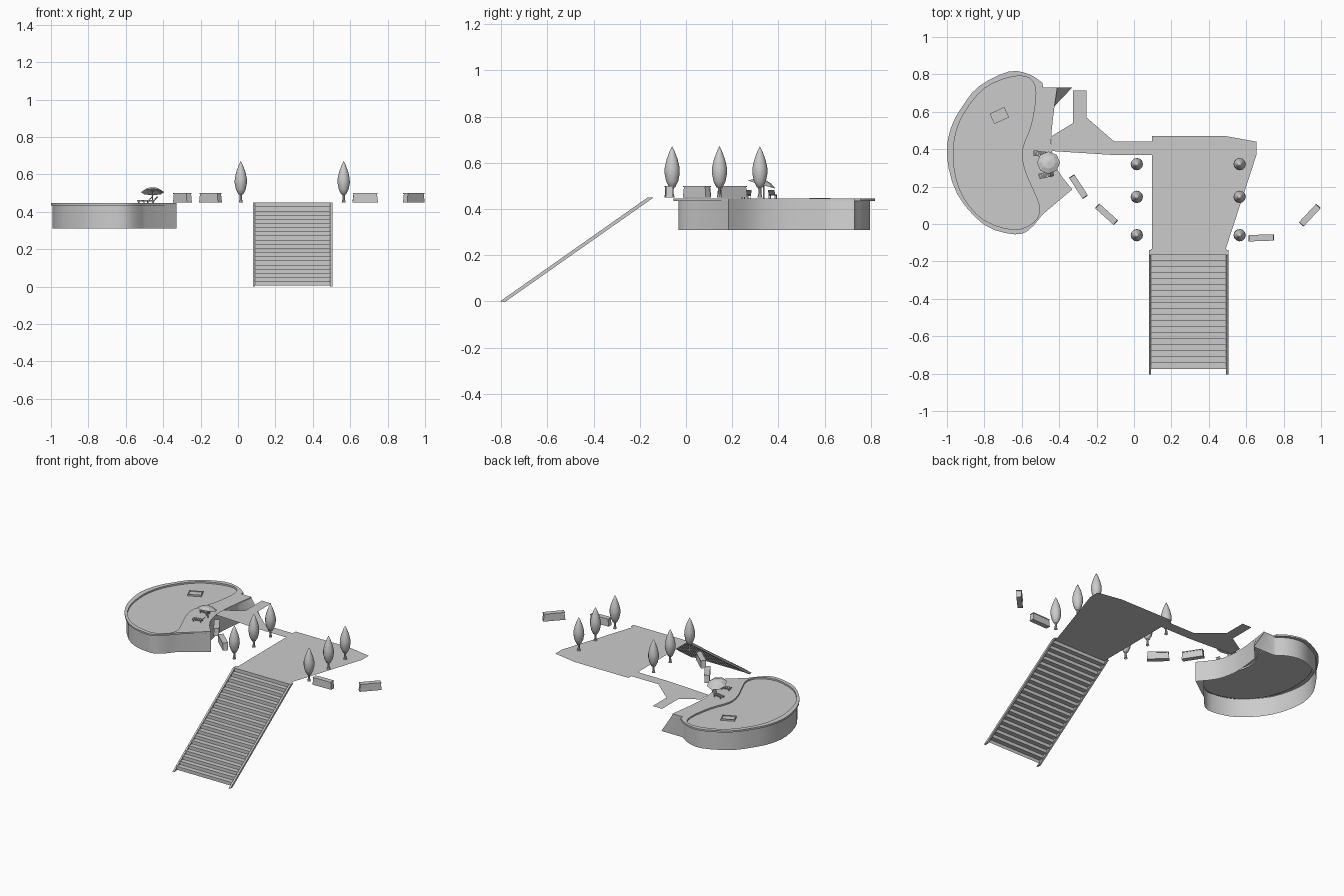
import bpy, bmesh
from math import radians, cos, sin, pi
from mathutils import Matrix, Vector

cube = bpy.data.objects.get("Cube")
if cube:
    bpy.data.objects.remove(cube, do_unlink=True)

GREY = (0.6, 0.6, 0.6, 1)
mat = bpy.data.materials.new("plain grey")
mat.use_nodes = True
mat.diffuse_color = GREY
mat.node_tree.nodes["Principled BSDF"].inputs["Base Color"].default_value = GREY

GROUND = 0.45


def finish(bm, name, smooth=False):
    mesh = bpy.data.meshes.new(name)
    bm.to_mesh(mesh)
    bm.free()
    mesh.materials.append(mat)
    ob = bpy.data.objects.new(name, mesh)
    bpy.context.collection.objects.link(ob)
    if smooth:
        bpy.ops.object.select_all(action='DESELECT')
        ob.select_set(True)
        bpy.context.view_layer.objects.active = ob
        bpy.ops.object.shade_smooth_by_angle(angle=radians(40))
    return ob


def box(bm, centre, size, rot=Matrix(), taper=1.0):
    """Add a box, its top narrowed by taper, in the frame rot."""
    geo = bmesh.ops.create_cube(bm, size=1)
    for v in geo["verts"]:
        if v.co.z > 0:
            v.co.x *= taper
            v.co.y *= taper
        v.co = rot @ (Vector(centre) + v.co * Vector(size))


def place(x, y, z, angle):
    return Matrix.Translation((x, y, z)) @ Matrix.Rotation(radians(angle), 4, 'Z')


def loop(bm, pts, z):
    return [bm.verts.new((x, y, z)) for x, y in pts]


def bridge(bm, a, b):
    n = len(a)
    for i in range(n):
        bm.faces.new((a[i], a[(i + 1) % n], b[(i + 1) % n], b[i]))


def curve(pts, steps=3, closed=False):
    """Smooth a list of points with a Catmull-Rom spline."""
    n, out = len(pts), []
    for i in range(n if closed else n - 1):
        ids = [(i + k) % n if closed else min(max(i + k, 0), n - 1) for k in (-1, 0, 1, 2)]
        a, b, c, d = (Vector(pts[k]) for k in ids)
        for s in range(steps):
            t = s / steps
            out.append(tuple(0.5 * (2 * b + (c - a) * t + (2 * a - 5 * b + 4 * c - d) * t * t
                                    + (3 * b - a - 3 * c + d) * t ** 3)))
    return out if closed else out + [tuple(pts[-1])]


def lathe(bm, profile, sides, x, y):
    rings = [loop(bm, [(x + r * cos(2 * pi * k / sides), y + r * sin(2 * pi * k / sides))
                       for k in range(sides)], z) for r, z in profile]
    for a, b in zip(rings, rings[1:]):
        bridge(bm, a, b)
    bmesh.ops.remove_doubles(bm, verts=bm.verts, dist=0.0004)


# Pool: curved outer shore, straight deck corners, concave deck edge
shore = curve([(-0.49, 0.755), (-0.56, 0.80), (-0.67, 0.815), (-0.83, 0.735), (-0.92, 0.625),
               (-0.98, 0.51), (-1.0, 0.36), (-0.945, 0.16), (-0.80, -0.005), (-0.64, -0.055),
               (-0.56, -0.03), (-0.49, 0.05)])
deck = curve([(-0.33, 0.185), (-0.41, 0.29), (-0.44, 0.40), (-0.44, 0.50), (-0.425, 0.63)])
outline = shore + deck + [(-0.41, 0.73), (-0.485, 0.73)]
water = curve([(-0.66, 0.785), (-0.56, 0.78), (-0.525, 0.70), (-0.55, 0.53), (-0.597, 0.40),
               (-0.585, 0.29), (-0.53, 0.16), (-0.505, 0.08), (-0.535, 0.01), (-0.64, -0.03),
               (-0.80, 0.02), (-0.91, 0.14), (-0.96, 0.29), (-0.96, 0.45), (-0.91, 0.59),
               (-0.80, 0.725)], closed=True)

bm = bmesh.new()
outer, inner = loop(bm, outline, 0.446), loop(bm, water, 0.446)
edges = [bm.edges.new((l[i], l[(i + 1) % len(l)])) for l in (outer, inner) for i in range(len(l))]
bmesh.ops.triangle_fill(bm, edges=edges, use_beauty=True, normal=(0, 0, 1))
lip = loop(bm, outline, 0.435)
bridge(bm, outer, lip)
basin = loop(bm, water, 0.435)
bridge(bm, inner, basin)
finish(bm, "pool_deck", True)

bm = bmesh.new()
bm.faces.new(loop(bm, water, 0.436)).normal_update()
bmesh.ops.triangulate(bm, faces=bm.faces)
finish(bm, "pool_water")

# Outer wall sits slightly inside the lip; its back corner leans out at the foot
bm = bmesh.new()
inset = [(-0.7 + (x + 0.7) * 0.97, 0.375 + (y - 0.375) * 0.95) for x, y in shore]
wall = inset + outline[len(shore):]
foot = list(wall)
foot[-2] = (-0.33, 0.73)
bridge(bm, loop(bm, wall, 0.436), loop(bm, foot, 0.31))
bridge(bm, loop(bm, outline, 0.435), loop(bm, wall, 0.4355))
finish(bm, "pool_wall", True)

# Floating mat with a raised rim
bm = bmesh.new()
frame = place(-0.72, 0.58, 0.443, 25)
box(bm, (0, 0, -0.002), (0.085, 0.06, 0.006), frame)
for s in (-1, 1):
    box(bm, (0, s * 0.027, 0), (0.085, 0.006, 0.01), frame)
    box(bm, (s * 0.04, 0, 0), (0.006, 0.06, 0.01), frame)
finish(bm, "floating_mat")

# Plaza and forked footpath, thin sheets
bm = bmesh.new()
plaza = [(0.095, -0.135), (0.49, -0.135), (0.49, 0.37), (0.655, 0.37), (0.655, 0.44),
         (0.49, 0.44), (0.49, 0.47), (0.095, 0.47)]
path = [(0.095, 0.37), (0.095, 0.44), (-0.105, 0.44), (-0.255, 0.57), (-0.255, 0.715),
        (-0.325, 0.715), (-0.325, 0.54), (-0.44, 0.47), (-0.44, 0.39), (-0.265, 0.495),
        (-0.125, 0.37)]
for pts in (plaza, path):
    bm.faces.new(loop(bm, pts, GROUND))
bmesh.ops.triangulate(bm, faces=bm.faces)
finish(bm, "plaza_and_path")

# Stairs: zigzag sheet of treads and risers
bm = bmesh.new()
STEPS = 20
y0, y1, z0 = -0.775, -0.135, 0.006
run, rise = (y1 - y0) / STEPS, (GROUND - z0) / STEPS
section = [(y0, z0)]
for i in range(STEPS):
    section += [(y0 + i * run, z0 + (i + 1) * rise), (y0 + (i + 1) * run, z0 + (i + 1) * rise)]
rows = [[bm.verts.new((x, y, z)) for x in (0.09, 0.495)] for y, z in section]
for a, b in zip(rows, rows[1:]):
    bm.faces.new((a[0], a[1], b[1], b[0]))
finish(bm, "stair_treads")

# Sloping side rails
bm = bmesh.new()
for x in (0.08, 0.493):
    sides = [[bm.verts.new((x + dx, y, z)) for y, z in
              ((-0.805, 0), (-0.78, 0), (-0.14, GROUND), (-0.166, GROUND))] for dx in (0, 0.012)]
    bridge(bm, *sides)
    for s in sides:
        bm.faces.new(s)
bmesh.ops.recalc_face_normals(bm, faces=bm.faces)
finish(bm, "stair_rails")

# Trees: flared trunk and spindle crown
for x in (0.015, 0.565):
    for y in (-0.06, 0.145, 0.32):
        bm = bmesh.new()
        lathe(bm, [(0.011, 0.45), (0.007, 0.465), (0.006, 0.48), (0.009, 0.50)], 8, x, y)
        finish(bm, "tree_trunk", True)
        bm = bmesh.new()
        lathe(bm, [(0, 0.488), (0.014, 0.495), (0.026, 0.52), (0.033, 0.555), (0.032, 0.58),
                   (0.024, 0.615), (0.011, 0.65), (0, 0.672)], 12, x, y)
        finish(bm, "tree_crown", True)

# Planter boxes
for x, y, a in ((-0.297, 0.20, -57), (-0.147, 0.052, -42), (0.68, -0.074, 2), (0.94, 0.047, 47)):
    bm = bmesh.new()
    frame = place(x, y, GROUND, a)
    box(bm, (0, 0, 0.0225), (0.136, 0.032, 0.045), frame, 0.92)
    box(bm, (0, 0, 0.047), (0.13, 0.034, 0.005), frame)
    finish(bm, "planter_box")

# Sun loungers: slats, raised back and legs
for x, y, a in ((-0.50, 0.375, -8), (-0.472, 0.262, 12)):
    bm = bmesh.new()
    frame = place(x, y, 0.446, a)
    for s in (-1, 1):
        box(bm, (-0.008, s * 0.013, 0.012), (0.06, 0.003, 0.004), frame)
        for lx in (-0.03, 0.018):
            box(bm, (lx, s * 0.013, 0.006), (0.004, 0.003, 0.012), frame)
    for k in range(5):
        box(bm, (-0.034 + k * 0.012, 0, 0.015), (0.008, 0.028, 0.003), frame)
    back = frame @ Matrix.Translation((0.022, 0, 0.014)) @ Matrix.Rotation(radians(-45), 4, 'Y')
    for k in range(3):
        box(bm, (0.005 + k * 0.01, 0, 0), (0.007, 0.028, 0.003), back)
    finish(bm, "sun_lounger")

# Tilted parasol
bm = bmesh.new()
lathe(bm, [(0.003, 0.446), (0.003, 0.525)], 6, -0.457, 0.337)
finish(bm, "parasol_pole")
bm = bmesh.new()
lathe(bm, [(0.062, -0.008), (0.038, 0.008), (0, 0.018)], 8, 0, 0)
lathe(bm, [(0.062, -0.008), (0.038, 0.004), (0, 0.012)], 8, 0, 0)
tilt = Matrix.Translation((-0.457, 0.33, 0.513)) @ Matrix.Rotation(radians(-16), 4, 'X')
bmesh.ops.transform(bm, matrix=tilt, verts=bm.verts)
finish(bm, "parasol_canopy")
